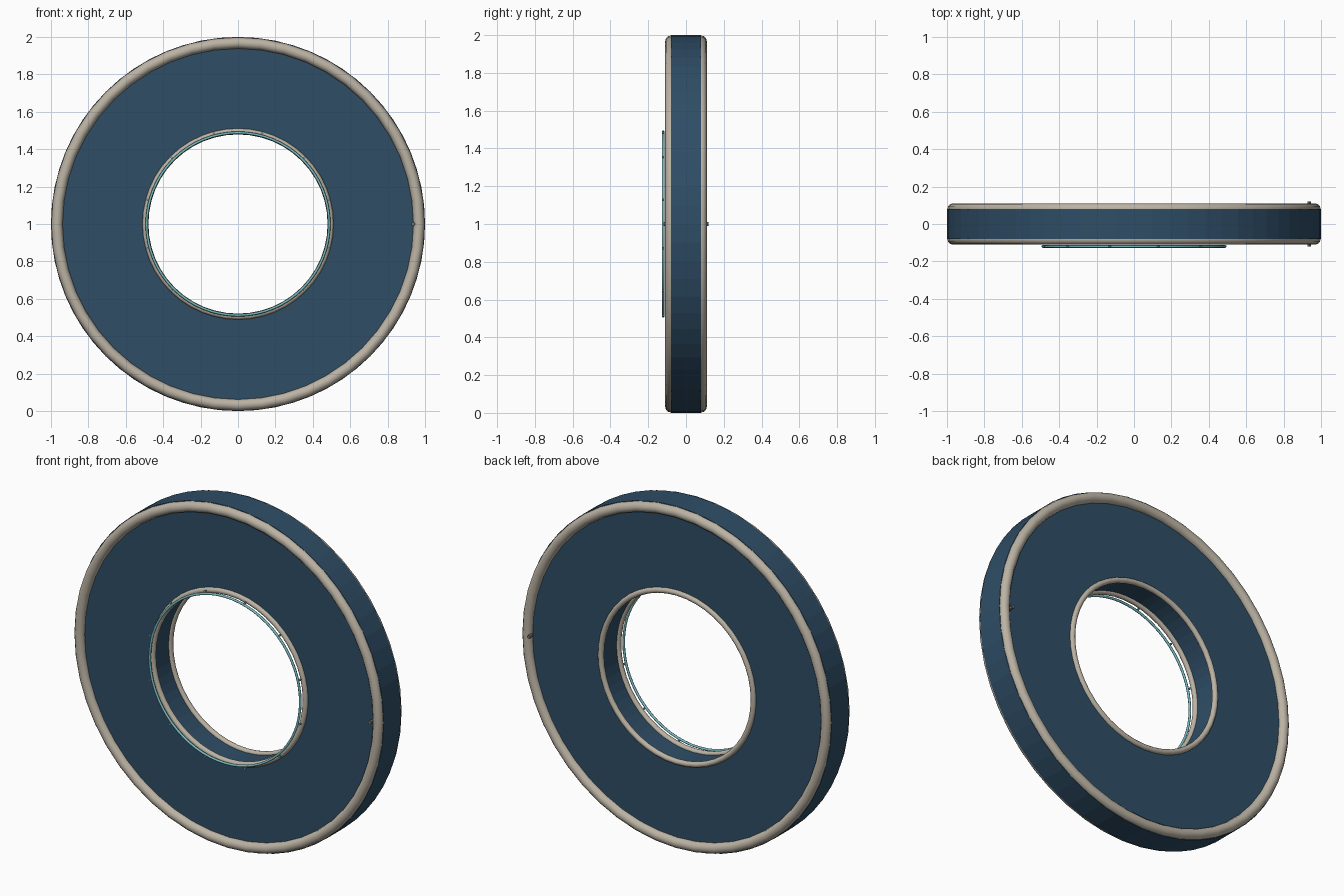
import bpy, bmesh, math
from mathutils import Matrix

if "Cube" in bpy.data.objects:
    bpy.data.objects.remove(bpy.data.objects["Cube"])


def material(name, rgb):
    m = bpy.data.materials.new(name)
    m.diffuse_color = (*rgb, 1)
    m.use_nodes = True
    m.node_tree.nodes["Principled BSDF"].inputs["Base Color"].default_value = m.diffuse_color
    return m


BLUE = material("navy blue", (0.028, 0.075, 0.133))
CREAM = material("warm beige", (0.50, 0.45, 0.37))
TEAL = material("pale teal", (0.19, 0.50, 0.54))
GREY = material("bolt grey", (0.20, 0.19, 0.17))


def finish(bm, name, mat, smooth=False):
    bmesh.ops.recalc_face_normals(bm, faces=bm.faces)
    me = bpy.data.meshes.new(name)
    bm.to_mesh(me)
    bm.free()
    me.materials.append(mat)
    for p in me.polygons:
        p.use_smooth = smooth
    ob = bpy.data.objects.new(name, me)
    bpy.context.collection.objects.link(ob)
    return ob


def ring(name, profile, mat, segments, smooth=False):
    """Sweep a closed (radius, y) profile around the wheel axis."""
    bm = bmesh.new()
    loops = []
    for i in range(segments):
        a = 2 * math.pi * i / segments
        loops.append([bm.verts.new((r * math.cos(a), y, 1 + r * math.sin(a)))
                      for r, y in profile])
    n = len(profile)
    for i in range(segments):
        p, q = loops[i], loops[(i + 1) % segments]
        for j in range(n):
            k = (j + 1) % n
            bm.faces.new((p[j], p[k], q[k], q[j]))
    return finish(bm, name, mat, smooth)


def tube(name, major, minor, y, mat, segments=48, sides=12):
    profile = [(major + minor * math.cos(2 * math.pi * j / sides),
                y + minor * math.sin(2 * math.pi * j / sides)) for j in range(sides)]
    return ring(name, profile, mat, segments, True)


def stud(name, radius, angle, y, size, depth, mat):
    """Small pin with its axis along y."""
    bm = bmesh.new()
    place = (Matrix.Translation((radius * math.cos(angle), y, 1 + radius * math.sin(angle)))
             @ Matrix.Rotation(math.pi / 2, 4, 'X'))
    bmesh.ops.create_cone(bm, cap_ends=True, segments=8, radius1=size, radius2=size,
                          depth=depth, matrix=place)
    return finish(bm, name, mat)


# Thick flat ring body
ring("ring_body", [(1.0, -0.08), (1.0, 0.08), (0.495, 0.08), (0.495, -0.08)], BLUE, 64)

# Rounded trims and a rim bolt on both faces
for side, s in (("front", -1), ("back", 1)):
    tube(side + "_outer_trim", 0.968, 0.03, s * 0.08, CREAM)
    tube(side + "_inner_trim", 0.495, 0.016, s * 0.08, CREAM)
    stud(side + "_rim_bolt", 0.937, 0, s * 0.105, 0.01, 0.03, GREY)

# Thin hoop floating before the opening, with twelve studs
tube("front_hoop", 0.488, 0.007, -0.12, TEAL, 64, 8)
for i in range(12):
    stud("hoop_stud", 0.502, math.radians(15 + 30 * i), -0.12, 0.006, 0.012, TEAL)
